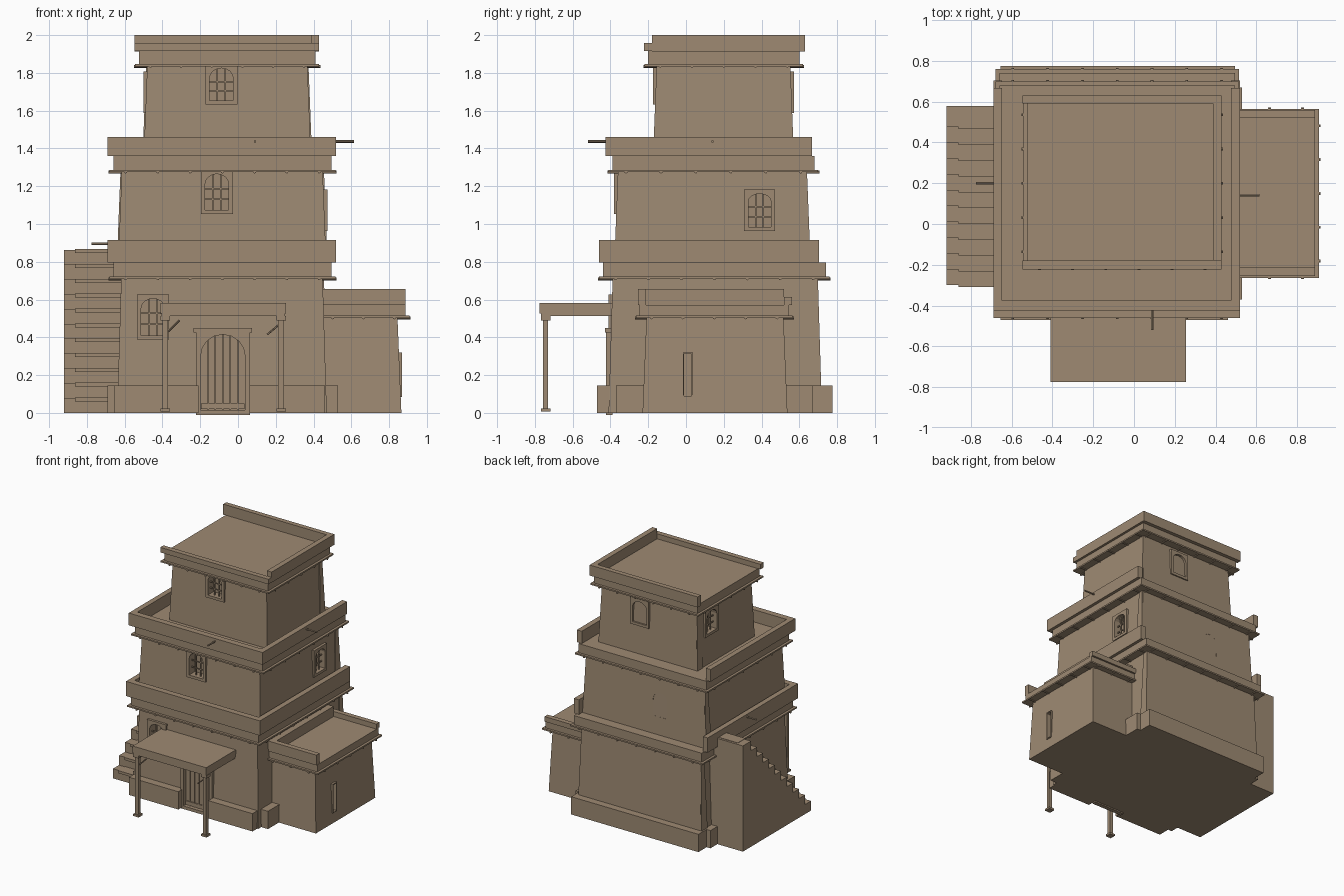
import bpy, bmesh, math
from mathutils import Matrix, Vector

if "Cube" in bpy.data.objects:
    bpy.data.objects.remove(bpy.data.objects["Cube"])

clay = bpy.data.materials.new("clay_brown")
clay.use_nodes = True
COLOR = (0.342, 0.254, 0.171, 1)
clay.diffuse_color = COLOR
clay.node_tree.nodes["Principled BSDF"].inputs["Base Color"].default_value = COLOR


def finish(name, bm):
    bmesh.ops.recalc_face_normals(bm, faces=bm.faces[:])
    mesh = bpy.data.meshes.new(name)
    bm.to_mesh(mesh)
    bm.free()
    mesh.materials.append(clay)
    obj = bpy.data.objects.new(name, mesh)
    bpy.context.scene.collection.objects.link(obj)
    return obj


def add_box(bm, x0, x1, y0, y1, z0, z1, inset=0, matrix=None):
    """Box whose top shrinks by inset on every side."""
    verts = bmesh.ops.create_cube(bm, size=1)["verts"]
    for v in verts:
        i = inset if v.co.z > 0 else 0
        v.co = Vector((x0 + i if v.co.x < 0 else x1 - i,
                       y0 + i if v.co.y < 0 else y1 - i,
                       z0 if v.co.z < 0 else z1))
    if matrix:
        bmesh.ops.transform(bm, matrix=matrix, verts=verts)


def box(name, *dims, inset=0, matrix=None):
    bm = bmesh.new()
    add_box(bm, *dims, inset=inset, matrix=matrix)
    return finish(name, bm)


def extrude(name, points, vec, matrix=None):
    """Extrude a flat outline along vec."""
    bm = bmesh.new()
    face = bm.faces.new([bm.verts.new(p) for p in points])
    ext = bmesh.ops.extrude_face_region(bm, geom=[face])["geom"]
    bmesh.ops.translate(bm, vec=vec, verts=[e for e in ext if isinstance(e, bmesh.types.BMVert)])
    if matrix:
        bm.transform(matrix)
    return finish(name, bm)


def add_rod(bm, a, b, r, sides=6):
    a, b = Vector(a), Vector(b)
    m = Matrix.Translation((a + b) / 2) @ (b - a).to_track_quat("Z", "Y").to_matrix().to_4x4()
    bmesh.ops.create_cone(bm, cap_ends=True, segments=sides, radius1=r, radius2=r,
                          depth=(b - a).length, matrix=m)


def rod(name, a, b, r=0.007):
    bm = bmesh.new()
    add_rod(bm, a, b, r)
    return finish(name, bm)


def cut(obj, cutter):
    mod = obj.modifiers.new("opening", "BOOLEAN")
    mod.operation = "DIFFERENCE"
    mod.solver = "EXACT"
    mod.object = cutter
    bpy.context.view_layer.objects.active = obj
    bpy.ops.object.modifier_apply(modifier=mod.name)


def arch(w, h, rise, y):
    """Outline with an elliptical head, centred on the sill."""
    pts = [(-w / 2, y, 0), (w / 2, y, 0)]
    for i in range(9):
        a = math.pi * i / 8
        pts.append((w / 2 * math.cos(a), y, h - rise + rise * math.sin(a)))
    return pts


def opening(name, wall, pos, turn, w, h, rise, cols, rows, rim=0.022, framed=True):
    """Recessed arched opening with frame and bars; turn 0 faces the front."""
    m = Matrix.Translation(pos) @ Matrix.Rotation(math.radians(turn), 4, "Z")
    cutter = extrude(name + "_cutter", arch(w, h, rise, -0.06), (0, 0.12, 0), m)
    cutter.hide_render = True
    cut(wall, cutter)
    if framed:
        frame = box(name + "_frame", -w / 2 - rim, w / 2 + rim, -0.014, 0.02,
                    -rim, h + rim, matrix=m)
        cut(frame, cutter)
    bm = bmesh.new()
    for i in range(1, cols):
        x = -w / 2 + w * i / cols
        top = h - rise + rise * math.sqrt(1 - (2 * x / w) ** 2)
        add_box(bm, x - 0.004, x + 0.004, 0.012, 0.022, 0, top, matrix=m)
    for i in range(1, rows):
        z = (h - rise * 0.4) * i / rows
        add_box(bm, -w / 2, w / 2, 0.014, 0.022, z - 0.004, z + 0.004, matrix=m)
    finish(name + "_bars", bm)
    bpy.data.objects.remove(cutter)


def cornice(name, x0, x1, y0, y1, z, top):
    """Thin board, beam ends below it and a deck band above."""
    box(name + "_board", x0, x1, y0, y1, z, z + 0.012)
    box(name + "_deck", x0 + 0.02, x1 - 0.02, y0 + 0.02, y1 - 0.02, z + 0.012, top)
    bm = bmesh.new()
    nx, ny = round((x1 - x0) / 0.176), round((y1 - y0) / 0.176)
    for i in range(nx):
        x = x0 + (x1 - x0) * (i + 0.5) / nx
        add_rod(bm, (x, y0 - 0.006, z), (x, y1 + 0.006, z), 0.008)
    for i in range(ny):
        y = y0 + (y1 - y0) * (i + 0.5) / ny
        add_rod(bm, (x0 - 0.006, y, z), (x1 + 0.006, y, z), 0.008)
    finish(name + "_beams", bm)


# Tapered storeys, each with a slightly proud rear wall
lower = box("lower_storey", -0.64, 0.47, -0.41, 0.72, 0, 0.72, inset=0.022)
middle = box("middle_storey", -0.635, 0.468, -0.38, 0.66, 0.78, 1.29, inset=0.02)
upper = box("upper_storey", -0.50, 0.387, -0.175, 0.572, 1.34, 1.85, inset=0.02)
annex = box("annex", 0.30, 0.865, -0.23, 0.537, 0, 0.51, inset=0.021)
box("lower_rear_wall", -0.647, 0.477, 0.635, 0.719, 0, 0.715, inset=0.022)
box("middle_rear_wall", -0.642, 0.475, 0.585, 0.659, 0.78, 1.285, inset=0.02)
box("upper_rear_wall", -0.506, 0.393, 0.50, 0.571, 1.34, 1.845, inset=0.02)

# Plinth, left open at the doorway
box("plinth_front_right", -0.655, -0.21, -0.47, -0.36, 0, 0.145)
box("plinth_front_left", 0.06, 0.46, -0.47, -0.36, 0, 0.145)
box("plinth_side_right", -0.69, -0.6, -0.37, 0.67, 0, 0.145)
box("plinth_side_left", 0.42, 0.53, -0.37, 0.67, 0, 0.145)
box("plinth_back", -0.655, 0.495, 0.65, 0.775, 0, 0.145)

# Cornices and decks
cornice("lower_cornice", -0.68, 0.515, -0.46, 0.76, 0.71, 0.795)
cornice("middle_cornice", -0.68, 0.515, -0.41, 0.70, 1.275, 1.36)
cornice("upper_cornice", -0.545, 0.43, -0.22, 0.62, 1.835, 1.916)
cornice("annex_cornice", 0.42, 0.908, -0.265, 0.565, 0.503, 0.572)

# Parapets: three sides each, one side open
for name, front, back, z0, z1 in (("lower", -0.46, 0.705, 0.795, 0.915),
                                  ("middle", -0.425, 0.667, 1.36, 1.46)):
    box(name + "_parapet_front", -0.69, 0.52, front, front + 0.05, z0, z1)
    box(name + "_parapet_right", -0.69, -0.647, front + 0.05, back, z0, z1)
    box(name + "_parapet_left", 0.475, 0.52, front + 0.05, back, z0, z1)
box("upper_parapet_front", -0.547, 0.43, -0.222, -0.18, 1.916, 1.957)
box("upper_parapet_left", 0.387, 0.43, -0.18, 0.59, 1.914, 2.0)
box("upper_parapet_back", -0.547, 0.43, 0.59, 0.63, 1.914, 2.0)
box("annex_parapet_front", 0.44, 0.887, -0.255, -0.213, 0.572, 0.655)
box("annex_parapet_inner", 0.44, 0.50, -0.213, 0.52, 0.572, 0.655)
box("annex_parapet_back", 0.44, 0.887, 0.52, 0.56, 0.572, 0.613)

# Windows
opening("lower_window", lower, (-0.45, -0.396, 0.41), 0, 0.125, 0.195, 0.05, 3, 3)
opening("middle_front_window", middle, (-0.112, -0.368, 1.075), 0, 0.125, 0.19, 0.055, 3, 3)
opening("middle_left_window", middle, (0.459, 0.39, 0.985), 90, 0.12, 0.175, 0.04, 3, 3)
opening("middle_back_window", middle, (-0.22, 0.650, 0.94), 180, 0.125, 0.19, 0.055, 3, 3, framed=False)
opening("upper_front_window", upper, (-0.088, -0.161, 1.655), 0, 0.125, 0.17, 0.055, 3, 3)
opening("upper_back_window", upper, (0.02, 0.559, 1.61), 180, 0.125, 0.175, 0.05, 3, 3)
opening("upper_right_window", upper, (-0.487, 0.38, 1.61), 270, 0.125, 0.175, 0.05, 3, 3)
opening("annex_slit", annex, (0.855, 0.01, 0.09), 90, 0.04, 0.225, 0.005, 1, 1, rim=0.006)

# Plank door with lintel
opening("door", lower, (-0.08, -0.41, 0.015), 0, 0.235, 0.40, 0.115, 6, 1, rim=0.025)
box("door_panel", -0.2, 0.04, -0.39, -0.34, 0.015, 0.415)
box("door_rail", -0.195, 0.035, -0.40, -0.38, 0.02, 0.05)
box("door_lintel", -0.235, 0.075, -0.43, -0.39, 0.425, 0.45)

# Porch roof on two posts
box("porch_roof", -0.41, 0.255, -0.775, -0.39, 0.527, 0.582)
box("porch_ceiling", -0.405, 0.25, -0.768, -0.385, 0.512, 0.527)
for side, x in (("right", -0.385), ("left", 0.228)):
    box("porch_post_" + side, x - 0.015, x + 0.015, -0.757, -0.73, 0.02, 0.495)
    box("post_foot_" + side, x - 0.025, x + 0.025, -0.768, -0.718, 0.008, 0.024)
    box("post_cap_" + side, x - 0.025, x + 0.025, -0.768, -0.718, 0.49, 0.513)
rod("porch_stick_right", (-0.37, -0.74, 0.43), (-0.31, -0.74, 0.49), 0.005)
rod("porch_stick_left", (0.155, -0.74, 0.415), (0.22, -0.74, 0.47), 0.005)

# Outer stair climbing towards the back, with thin treads
STEPS, RUN, RISE = 11, 0.0775, 0.0785
outline = [(-0.92, 0.58, 0), (-0.92, -0.30, 0)]
treads = bmesh.new()
for i in range(STEPS):
    y, z = -0.30 + RUN * i, RISE * (i + 1)
    outline += [(-0.92, y, z), (-0.92, y + RUN if i < STEPS - 1 else 0.58, z)]
    add_box(treads, -0.862, -0.62, y - 0.01, y + RUN + 0.01, z - 0.018, z + 0.003)
extrude("stair_body", outline, (0.31, 0, 0))
finish("stair_treads", treads)

# Water spouts through the parapets
rod("spout_left", (0.48, 0.14, 1.437), (0.615, 0.14, 1.437))
rod("spout_front", (0.09, -0.52, 1.437), (0.09, -0.38, 1.437))
rod("spout_right", (-0.775, 0.20, 0.895), (-0.64, 0.20, 0.895))
